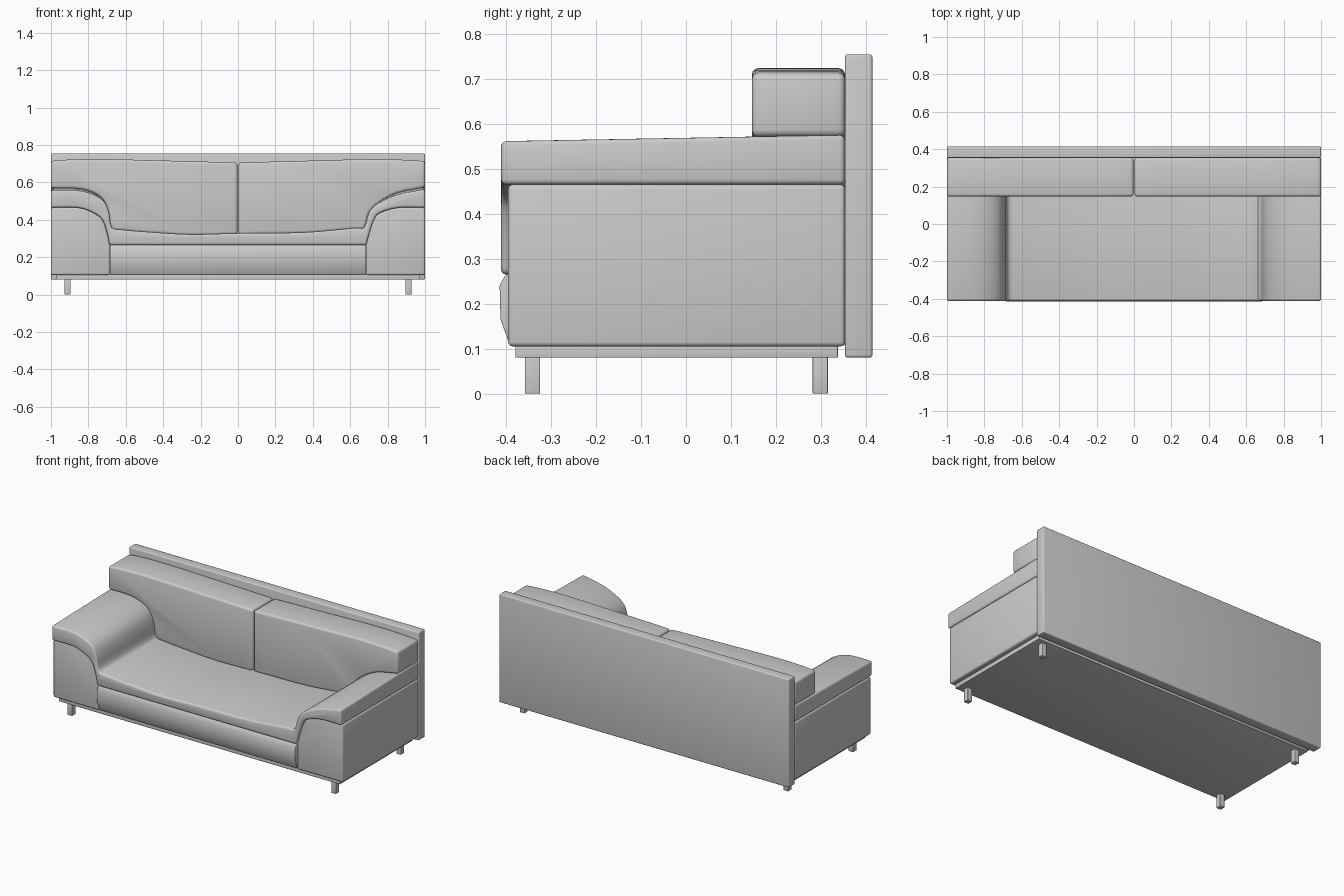
import bpy, bmesh, math
from mathutils import Vector

if "Cube" in bpy.data.objects:
    bpy.data.objects.remove(bpy.data.objects["Cube"])


def finish(name, bm, bevel, segs=3):
    bmesh.ops.recalc_face_normals(bm, faces=bm.faces)
    if bevel:
        edges = [e for e in bm.edges if e.calc_face_angle(0) > math.radians(40)]
        bmesh.ops.bevel(bm, geom=edges, offset=bevel, segments=segs, profile=0.5,
                        affect='EDGES', clamp_overlap=True)
    me = bpy.data.meshes.new(name)
    bm.to_mesh(me)
    bm.free()
    ob = bpy.data.objects.new(name, me)
    bpy.context.collection.objects.link(ob)
    bpy.ops.object.select_all(action='DESELECT')
    ob.select_set(True)
    bpy.context.view_layer.objects.active = ob
    bpy.ops.object.shade_smooth_by_angle(angle=math.radians(35))
    return ob


def extrude(name, pts, a, b, bevel, axis='y', warp=None):
    """Extrude a closed profile (xz along y, or yz along x)."""
    bm = bmesh.new()
    place = (lambda p, t: (p[0], t, p[1])) if axis == 'y' else (lambda p, t: (t, p[0], p[1]))
    r0 = [bm.verts.new(place(p, a)) for p in pts]
    r1 = [bm.verts.new(place(p, b)) for p in pts]
    bm.faces.new(r0)
    bm.faces.new(r1)
    n = len(pts)
    for i in range(n):
        j = (i + 1) % n
        bm.faces.new((r0[i], r0[j], r1[j], r1[i]))
    if warp:
        for v in bm.verts:
            warp(v)
    return finish(name, bm, bevel)


def box(name, x, y, z, bevel):
    return extrude(name, [(x[0], z[0]), (x[1], z[0]), (x[1], z[1]), (x[0], z[1])],
                   y[0], y[1], bevel)


def smooth(pts, n=3):
    """Catmull-Rom curve through the points."""
    P = [Vector(p) for p in pts]
    P = [2 * P[0] - P[1]] + P + [2 * P[-1] - P[-2]]
    out = []
    for i in range(1, len(P) - 2):
        p0, p1, p2, p3 = P[i - 1:i + 3]
        for k in range(n):
            t = k / n
            out.append(0.5 * (2 * p1 + (p2 - p0) * t + (2 * p0 - 5 * p1 + 4 * p2 - p3) * t * t
                              + (3 * p1 - p0 - 3 * p2 + p3) * t ** 3))
    return [tuple(p) for p in out] + [tuple(pts[-1])]


# Frame: back panel, base plate, legs
box("back_panel", (-1, 1), (0.354, 0.415), (0.08, 0.755), 0.006)
box("base_plate", (-0.97, 0.97), (-0.38, 0.338), (0.08, 0.107), 0.002)
for sx in (-1, 1):
    for label, y in (("front", -0.342), ("back", 0.299)):
        side = "left" if sx < 0 else "right"
        box(f"{label}_{side}_leg", (sx * 0.911 - 0.016, sx * 0.911 + 0.016),
            (y - 0.017, y + 0.017), (0, 0.082), 0.002)

# Lower lines of the arm pads, outside to inside
left_low = [(-1, 0.465), (-0.86, 0.465), (-0.78, 0.44), (-0.725, 0.40), (-0.70, 0.33), (-0.686, 0.265)]
right_low = [(1, 0.465), (0.86, 0.465), (0.76, 0.437), (0.727, 0.40), (0.70, 0.32), (0.686, 0.265)]

# Arm bodies
for name, low, s in (("left_arm", left_low, -1), ("right_arm", right_low, 1)):
    extrude(name, [(s, 0.105)] + smooth(low) + [(s * 0.686, 0.105)], -0.396, 0.354, 0.01)

# Seat base with a bulging front
extrude("seat_base", [(-0.392, 0.107), (-0.413, 0.165), (-0.415, 0.24), (-0.402, 0.265),
                      (0.354, 0.265), (0.354, 0.107)], -0.685, 0.685, 0.004, axis='x')

# One continuous pad draped over arms and seat
top = [(-1, 0.572), (-0.87, 0.572), (-0.78, 0.552), (-0.72, 0.51), (-0.69, 0.44), (-0.675, 0.36),
       (-0.62, 0.347), (-0.45, 0.333), (-0.25, 0.322), (0, 0.328), (0.25, 0.33), (0.42, 0.337),
       (0.62, 0.356), (0.675, 0.36), (0.70, 0.44), (0.755, 0.495), (0.85, 0.547), (1, 0.578)]


def slope(v):
    # arms drop slightly toward the front
    if v.co.z > 0.48 and v.co.y < 0:
        v.co.z -= 0.014 * min(1, (v.co.z - 0.48) / 0.06)


extrude("seat_and_arm_pad", smooth(top) + smooth(right_low) + smooth(left_low)[::-1],
        -0.412, 0.354, 0.012, warp=slope)

# Two back cushions resting on the arms and seat
contour = smooth(top)
left_top = [(-0.003, 0.706), (-0.3, 0.714), (-0.7, 0.724), (-0.9, 0.722), (-1, 0.714)]
right_top = [(0.003, 0.706), (0.35, 0.715), (0.7, 0.724), (0.9, 0.72), (1, 0.713)]
left_bottom = [(x, z - 0.004) for x, z in contour if x < -0.02] + [(-0.003, 0.322)]
right_bottom = [(x, z - 0.004) for x, z in contour if x > 0.02][::-1] + [(0.003, 0.322)]
extrude("left_back_cushion", left_bottom + smooth(left_top), 0.147, 0.354, 0.014)
extrude("right_back_cushion", right_bottom + smooth(right_top), 0.147, 0.354, 0.014)
